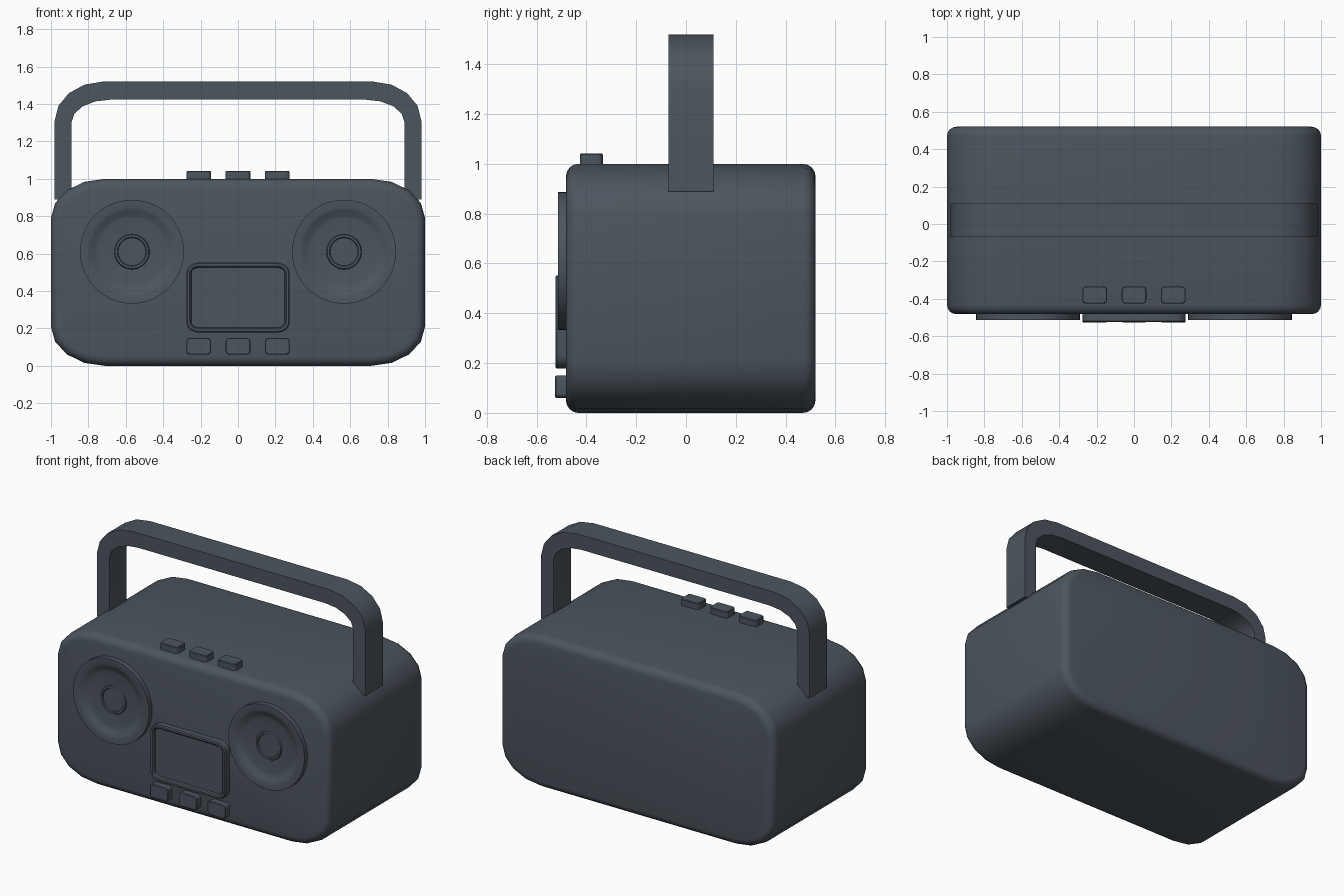
import bpy, bmesh, math

if "Cube" in bpy.data.objects:
    bpy.data.objects.remove(bpy.data.objects["Cube"])

slate = bpy.data.materials.new("dark slate plastic")
slate.diffuse_color = (0.072, 0.092, 0.112, 1)
slate.use_nodes = True
slate.node_tree.nodes["Principled BSDF"].inputs["Base Color"].default_value = slate.diffuse_color


def loft(name, rings, angle=32):
    """Skin a list of equal-length point rings and cap both ends."""
    bm = bmesh.new()
    vs = [[bm.verts.new(p) for p in r] for r in rings]
    n = len(rings[0])
    for a, b in zip(vs, vs[1:]):
        for i in range(n):
            j = (i + 1) % n
            bm.faces.new((a[i], a[j], b[j], b[i]))
    bm.faces.new(vs[0])
    bm.faces.new(vs[-1])
    bmesh.ops.recalc_face_normals(bm, faces=bm.faces)
    me = bpy.data.meshes.new(name)
    bm.to_mesh(me)
    bm.free()
    me.materials.append(slate)
    ob = bpy.data.objects.new(name, me)
    bpy.context.collection.objects.link(ob)
    bpy.ops.object.select_all(action='DESELECT')
    ob.select_set(True)
    bpy.context.view_layer.objects.active = ob
    bpy.ops.object.shade_smooth_by_angle(angle=math.radians(angle))
    return ob


def rounded(cx, cz, hw, hh, rx, rz, y, inset=0, seg=4):
    """Rounded rectangle ring in the xz plane at depth y."""
    hw, hh = hw - inset, hh - inset
    rx, rz = max(rx - inset, 0.004), max(rz - inset, 0.004)
    pts = []
    for q, (sx, sz) in enumerate([(1, 1), (-1, 1), (-1, -1), (1, -1)]):
        for k in range(seg + 1):
            a = math.pi / 2 * (q + k / seg)
            pts.append((cx + sx * (hw - rx) + rx * math.cos(a), y,
                        cz + sz * (hh - rz) + rz * math.sin(a)))
    return pts


def circle(cx, cz, r, y, n=40):
    return [(cx + r * math.cos(2 * math.pi * i / n), y,
             cz + r * math.sin(2 * math.pi * i / n)) for i in range(n)]


# Body: rounded box with softened front and back rims
FRONT, BACK, R = -0.482, 0.52, 0.05
steps = [math.pi / 2 * k / 4 for k in range(5)]
prof = [(FRONT + R * (1 - math.sin(a)), R * (1 - math.cos(a))) for a in reversed(steps)]
prof = [(FRONT + R * (1 - math.cos(a)), R * (1 - math.sin(a))) for a in steps]
prof += [(BACK - R * (1 - math.cos(a)), R * (1 - math.sin(a))) for a in reversed(steps)]
loft("body", [rounded(0, 0.5, 1, 0.5, 0.29, 0.21, y, d) for y, d in prof])

# Carrying handle: square section swept over an arch
outer, inner = [(-0.98, 0.89)], [(-0.89, 0.89)]
for k in range(5):
    a = math.pi / 2 * k / 4
    c, s = math.cos(a), math.sin(a)
    outer.append((-0.72 - 0.26 * c, 1.31 + 0.21 * s))
    inner.append((-0.685 - 0.205 * c, 1.303 + 0.12 * s))
outer += [(-x, z) for x, z in reversed(outer)]
inner += [(-x, z) for x, z in reversed(inner)]
loft("handle", [[(o[0], -0.07, o[1]), (o[0], 0.11, o[1]),
                 (i[0], 0.11, i[1]), (i[0], -0.07, i[1])]
                for o, i in zip(outer, inner)])

# Speakers: raised rim, dished cone and centre cap
speaker = [(0.278, -0.478), (0.278, -0.514), (0.238, -0.514), (0.222, -0.508),
           (0.195, -0.492), (0.18, -0.489), (0.094, -0.485), (0.09, -0.494),
           (0.078, -0.494), (0.074, -0.488)]
for side, x in (("left", -0.567), ("right", 0.567)):
    loft(side + "_speaker", [circle(x, 0.61, r, y) for r, y in speaker])

# Screen: raised frame around a recessed panel
screen = [(-0.47, 0), (-0.518, 0), (-0.525, 0.006), (-0.525, 0.018),
          (-0.519, 0.025), (-0.502, 0.027)]
loft("screen", [rounded(0, 0.365, 0.276, 0.187, 0.065, 0.055, y, d) for y, d in screen])

# Three front buttons and three top buttons
for i, x in enumerate((-0.21, 0, 0.21)):
    loft("front_button_%d" % (i + 1),
         [rounded(x, 0.105, 0.066, 0.045, 0.022, 0.018, y, d)
          for y, d in ((-0.47, 0), (-0.522, 0), (-0.526, 0.004))])
    rings = [rounded(x, -0.38, 0.066, 0.046, 0.022, 0.018, h, d)
             for h, d in ((0.98, 0), (1.038, 0), (1.042, 0.004))]
    loft("top_button_%d" % (i + 1), [[(p, z, y) for p, y, z in r] for r in rings])
